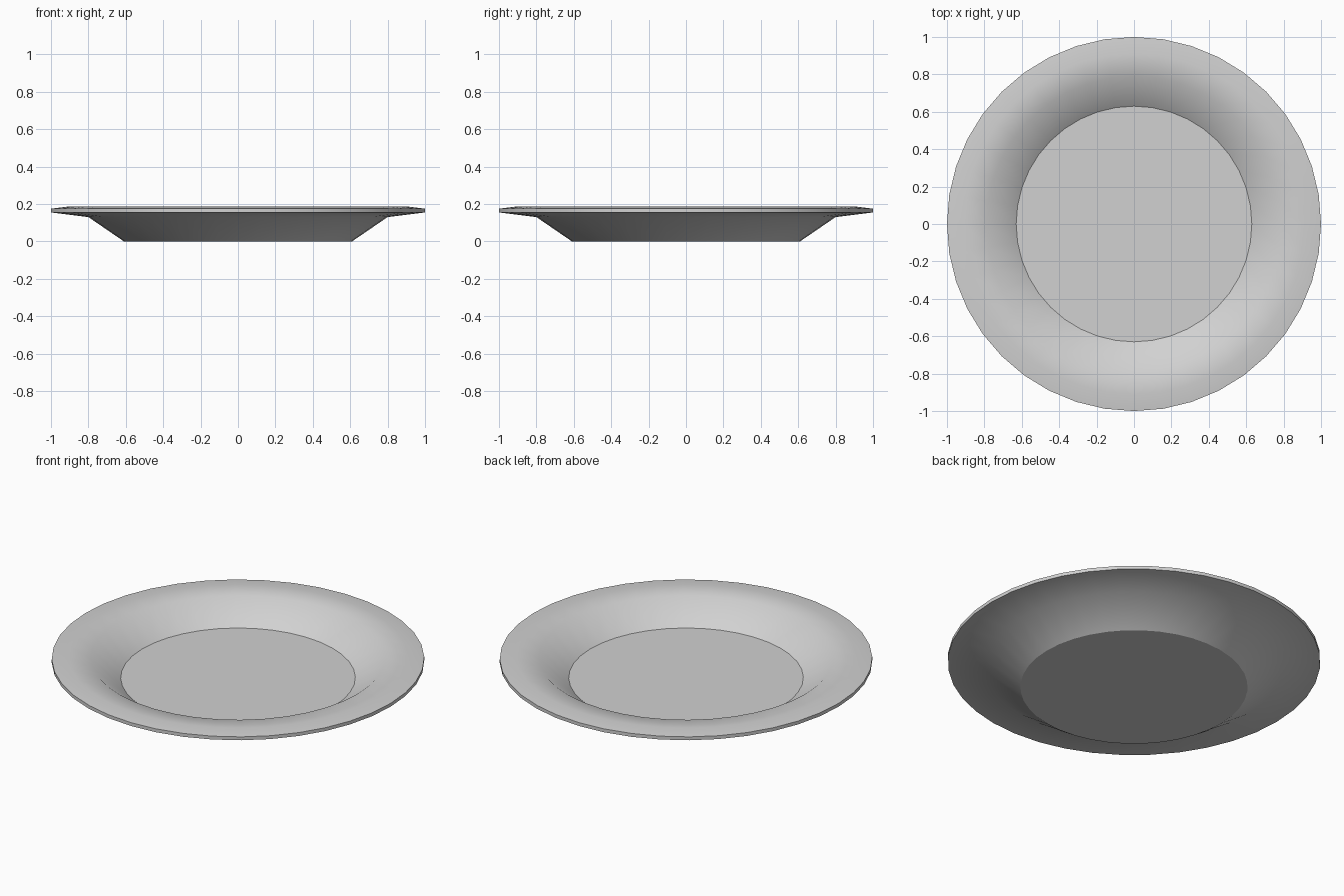
import bpy
import bmesh
import math

cube = bpy.data.objects.get("Cube")
if cube:
    bpy.data.objects.remove(cube, do_unlink=True)

SIDES = 40
# Cross-section (radius, height), from the foot around the rim to the inner floor
PROFILE = [(0.61, 0.0), (0.80, 0.13), (1.0, 0.155), (1.0, 0.175),
           (0.91, 0.186), (0.79, 0.178), (0.63, 0.06)]

# Single grey glaze
glaze = bpy.data.materials.new("light grey")
glaze.use_nodes = True
colour = (0.64, 0.64, 0.64, 1.0)
glaze.diffuse_color = colour
glaze.node_tree.nodes["Principled BSDF"].inputs["Base Color"].default_value = colour

# Plate body: revolve the cross-section, then cap the foot and the floor
bm = bmesh.new()
rings = []
for radius, height in PROFILE:
    ring = []
    for i in range(SIDES):
        a = math.tau * i / SIDES
        ring.append(bm.verts.new((radius * math.cos(a), radius * math.sin(a), height)))
    rings.append(ring)
for low, high in zip(rings, rings[1:]):
    for i in range(SIDES):
        j = (i + 1) % SIDES
        bm.faces.new((low[i], low[j], high[j], high[i]))
bm.faces.new(rings[0][::-1])
bm.faces.new(rings[-1])
bmesh.ops.recalc_face_normals(bm, faces=bm.faces)

mesh = bpy.data.meshes.new("plate")
bm.to_mesh(mesh)
bm.free()
mesh.materials.append(glaze)
plate = bpy.data.objects.new("plate", mesh)
bpy.context.collection.objects.link(plate)

# Smooth walls and rim, with crisp foot, floor and outer edges
bpy.ops.object.select_all(action='DESELECT')
plate.select_set(True)
bpy.context.view_layer.objects.active = plate
bpy.ops.object.shade_smooth_by_angle(angle=math.radians(33.5))
